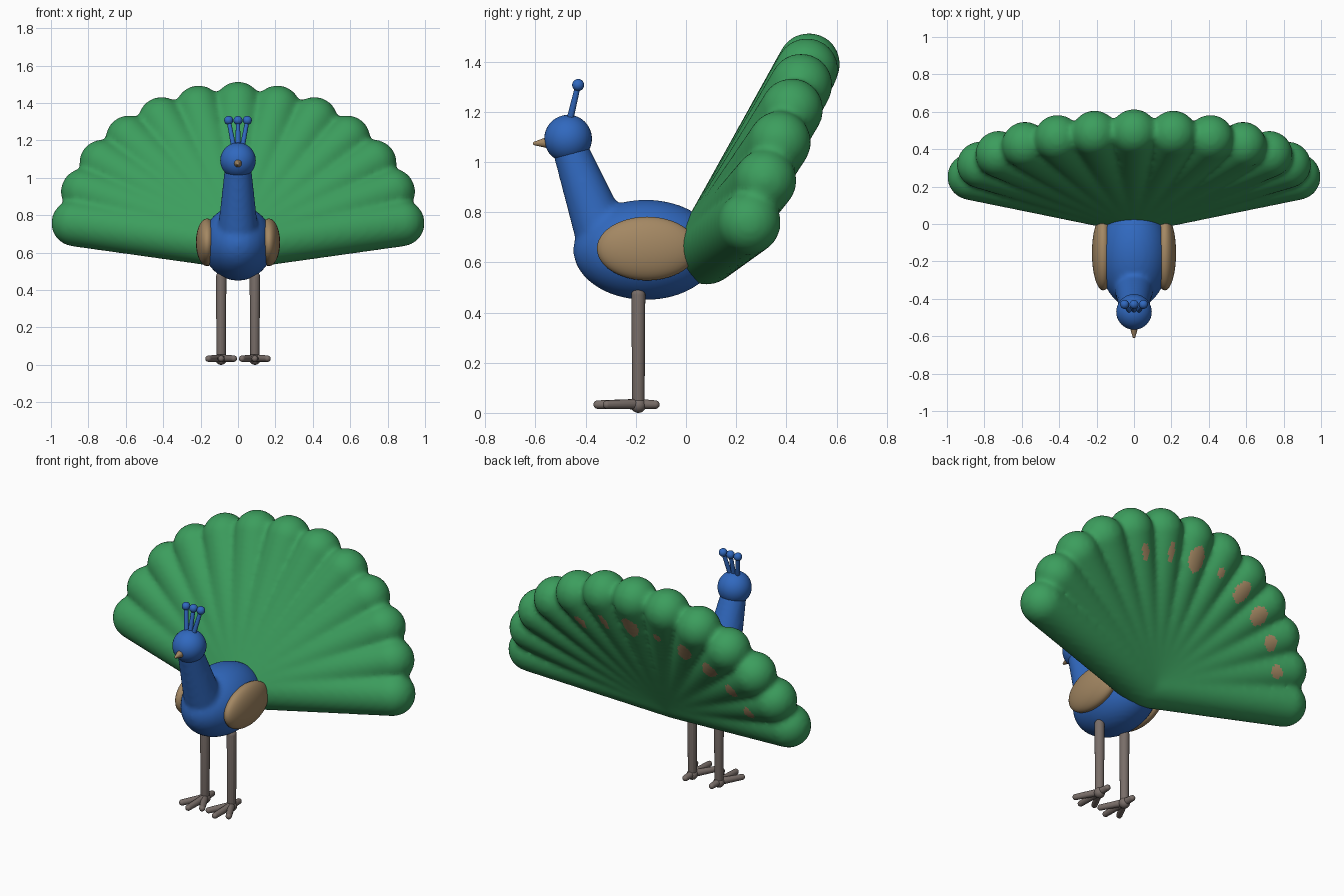
import bpy, bmesh, math
from mathutils import Vector, Matrix

if "Cube" in bpy.data.objects:
    bpy.data.objects.remove(bpy.data.objects["Cube"])


def mat(name, rgb):
    m = bpy.data.materials.new(name)
    m.diffuse_color = (*rgb, 1)
    m.use_nodes = True
    m.node_tree.nodes["Principled BSDF"].inputs["Base Color"].default_value = m.diffuse_color
    return m


BLUE = mat("blue", (0.030, 0.140, 0.520))
GREEN = mat("green", (0.045, 0.340, 0.110))
TAN = mat("tan", (0.370, 0.245, 0.125))
GREY = mat("grey brown", (0.190, 0.155, 0.140))


def make(name, bm, *mats):
    bmesh.ops.recalc_face_normals(bm, faces=bm.faces[:])
    me = bpy.data.meshes.new(name)
    bm.to_mesh(me)
    bm.free()
    for m in mats:
        me.materials.append(m)
    me.shade_smooth()
    ob = bpy.data.objects.new(name, me)
    bpy.context.collection.objects.link(ob)
    return ob


def ball(bm, c, r):
    """Ellipsoid with centre c and radii r."""
    r = r if isinstance(r, tuple) else (r, r, r)
    bmesh.ops.create_uvsphere(bm, u_segments=40, v_segments=24, radius=1,
                              matrix=Matrix.Translation(c) @ Matrix.Diagonal((*r, 1)))


def limb(bm, p0, p1, r0, r1, n=160):
    """Tapered capsule: the hull of two balls of evenly spread points."""
    pts = []
    for p, r in ((p0, r0), (p1, r1)):
        for i in range(n):
            z = 1 - (2 * i + 1) / n
            a, q = i * 2.399963, math.sqrt(1 - z * z)
            d = Vector((q * math.cos(a), q * math.sin(a), z))
            pts.append(bm.verts.new(Vector(p) + d * r))
    bmesh.ops.convex_hull(bm, input=pts)
    loose = [v for v in bm.verts if not v.link_faces]
    bmesh.ops.delete(bm, geom=loose, context='VERTS')


def fuse(ob, voxel, smooth):
    """Melt overlapping volumes into one smooth skin."""
    m = ob.modifiers.new("remesh", 'REMESH')
    m.mode, m.voxel_size = 'VOXEL', voxel
    s = ob.modifiers.new("smooth", 'SMOOTH')
    s.factor, s.iterations = 0.5, smooth
    dg = bpy.context.evaluated_depsgraph_get()
    me = bpy.data.meshes.new_from_object(ob.evaluated_get(dg))
    mats = list(ob.data.materials)
    ob.modifiers.clear()
    ob.data = me
    me.materials.clear()
    for k in mats:
        me.materials.append(k)
    me.shade_smooth()


# body and neck
bm = bmesh.new()
ball(bm, (0, -0.16, 0.65), (0.19, 0.29, 0.2))
limb(bm, (0, -0.345, 0.74), (0, -0.465, 1.06), 0.105, 0.07, 500)
fuse(make("body_and_neck", bm, BLUE), 0.014, 6)

# head and beak
bm = bmesh.new()
ball(bm, (0, -0.47, 1.093), 0.095)
make("head", bm, BLUE)
bm = bmesh.new()
limb(bm, (0, -0.545, 1.078), (0, -0.604, 1.074), 0.024, 0.007)
make("beak", bm, TAN)

# crest of three stalks with knobs
bm = bmesh.new()
for s in (-1, 0, 1):
    top = (s * 0.05, -0.43, 1.307)
    limb(bm, (s * 0.022, -0.465, 1.16), top, 0.014, 0.011)
    ball(bm, top, 0.024)
make("crest", bm, BLUE)

# wings, legs and feet on both sides
for side, s in (("right", 1), ("left", -1)):
    bm = bmesh.new()
    ball(bm, (s * 0.165, -0.155, 0.655), (0.06, 0.2, 0.127))
    make(side + "_wing", bm, TAN)

    x = s * 0.09
    bm = bmesh.new()
    limb(bm, (x, -0.19, 0.47), (x, -0.19, 0.04), 0.028, 0.025)
    make(side + "_leg", bm, GREY)
    bm = bmesh.new()
    ball(bm, (x, -0.19, 0.031), 0.031)
    for dx, y in ((0, -0.352), (0.068, -0.315), (-0.068, -0.315), (0, -0.122)):
        limb(bm, (x, -0.19, 0.035), (x + dx, y, 0.033), 0.021, 0.017)
    make(side + "_foot", bm, GREY)

# tail: thirteen plump feathers spread in a dished fan
base = Vector((0, 0.08, 0.64))
tips, tangents = [], []
for i in range(13):
    a = math.radians(7 + i * 166 / 12)
    c, n = math.cos(a), math.sin(a)
    tips.append(Vector((0.88 * c, 0.22 + 0.27 * n, 0.67 + 0.72 * n)))
    tangents.append(Vector((-0.88 * n, 0.27 * c, 0.72 * c)).normalized())
bm = bmesh.new()
for t in tips:
    limb(bm, base, t, 0.13, 0.125, 500)
tail = make("tail_fan", bm, GREEN, TAN)
fuse(tail, 0.015, 8)

# eye spots on the back of the feathers: half width, half length
spots = {4: (.025, .05), 5: (.02, .06), 6: (.05, .08), 7: (.02, .03),
         8: (.045, .07), 9: (.05, .06), 10: (.045, .04), 11: (.04, .035)}
for p in tail.data.polygons:
    p.material_index = 0
    if p.normal.y < 0.2:
        continue
    for i, (w, h) in spots.items():
        d = p.center - base.lerp(tips[i], 0.87)
        u = d.dot((tips[i] - base).normalized())
        v = d.dot(tangents[i])
        if (u / h) ** 2 + (v / w) ** 2 < 1:
            p.material_index = 1
